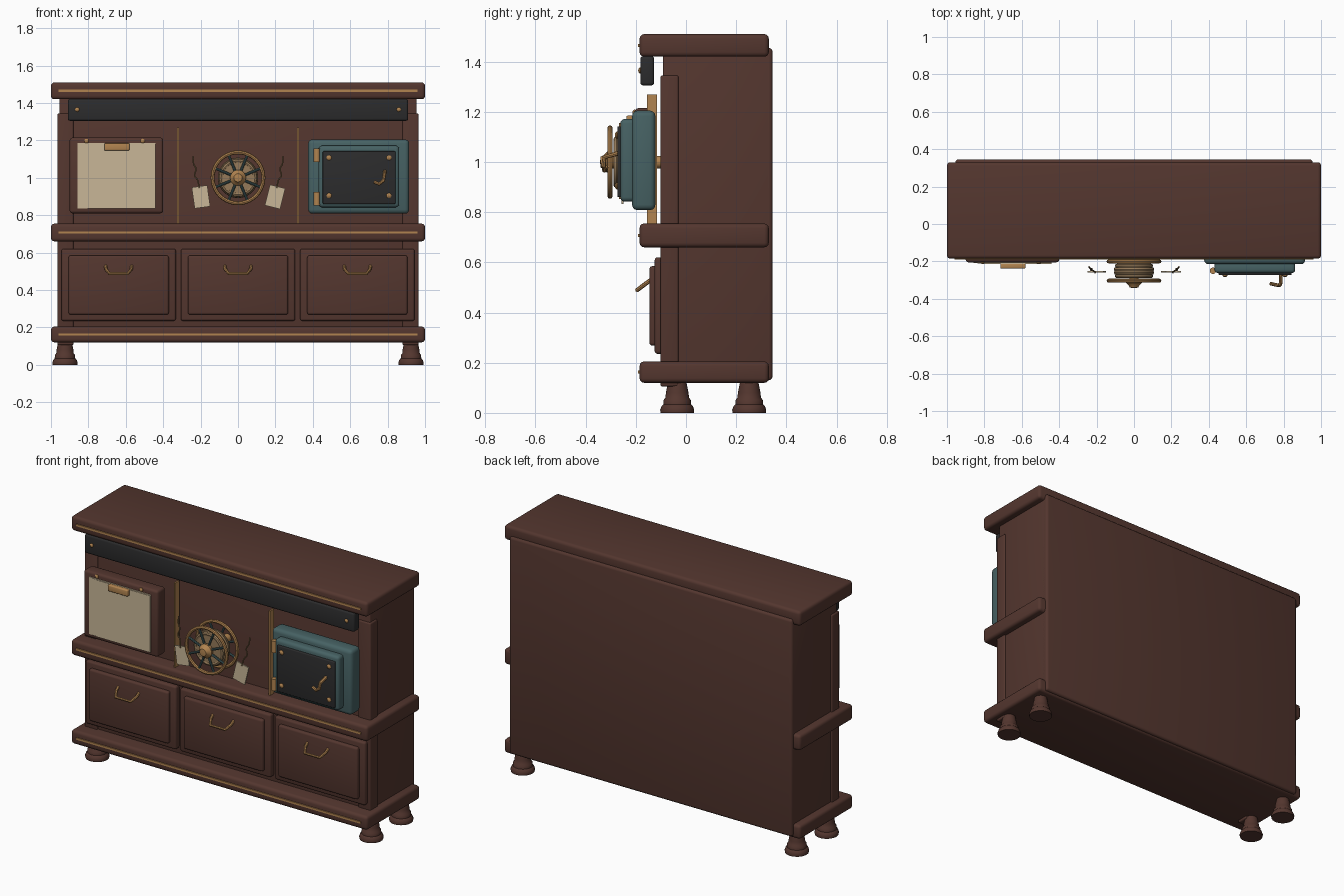
import bpy, bmesh, math
from mathutils import Vector, Matrix

old = bpy.data.objects.get("Cube")
if old:
    bpy.data.objects.remove(old, do_unlink=True)


def material(name, r, g, b):
    m = bpy.data.materials.new(name)
    m.use_nodes = True
    m.diffuse_color = (r, g, b, 1)
    bsdf = m.node_tree.nodes["Principled BSDF"]
    bsdf.inputs["Base Color"].default_value = (r, g, b, 1)
    bsdf.inputs["Roughness"].default_value = 0.6
    return m


WOOD = material("dark wood", 0.088, 0.037, 0.028)
BRASS = material("brass", 0.44, 0.23, 0.08)
TEAL = material("teal enamel", 0.062, 0.122, 0.127)
BLACK = material("black iron", 0.025, 0.025, 0.026)
PAPER = material("cream paper", 0.58, 0.47, 0.31)
ROPE = material("rope", 0.30, 0.195, 0.10)
CORD = material("cord", 0.19, 0.12, 0.055)


def finish(name, bm, mat, smooth=True):
    bmesh.ops.recalc_face_normals(bm, faces=bm.faces)
    mesh = bpy.data.meshes.new(name)
    bm.to_mesh(mesh)
    bm.free()
    mesh.materials.append(mat)
    ob = bpy.data.objects.new(name, mesh)
    bpy.context.collection.objects.link(ob)
    if smooth:
        bpy.ops.object.select_all(action='DESELECT')
        ob.select_set(True)
        bpy.context.view_layer.objects.active = ob
        bpy.ops.object.shade_smooth_by_angle(angle=math.radians(40))
    return ob


def box(name, x, y, z, mat, bevel=0.0):
    """Box from (min, max) ranges with rounded edges."""
    bm = bmesh.new()
    size = [r[1] - r[0] for r in (x, y, z)]
    mid = [(r[1] + r[0]) / 2 for r in (x, y, z)]
    bmesh.ops.create_cube(bm, size=1, matrix=Matrix.Translation(mid) @ Matrix.Diagonal((*size, 1)))
    if bevel:
        bmesh.ops.bevel(bm, geom=bm.edges[:], offset=bevel, segments=3, profile=0.5, affect='EDGES')
    return finish(name, bm, mat, bevel > 0)


def lathe(name, profile, mat, loc, axis='Z', steps=32):
    """Spin (radius, height) points; axis 'Y' points the height to the front."""
    bm = bmesh.new()
    vs = [bm.verts.new((r, 0, h)) for r, h in profile]
    es = [bm.edges.new(p) for p in zip(vs, vs[1:])]
    bmesh.ops.spin(bm, geom=vs + es, cent=(0, 0, 0), axis=(0, 0, 1), angle=math.tau, steps=steps)
    bmesh.ops.remove_doubles(bm, verts=bm.verts, dist=1e-5)
    turn = Matrix.Rotation(math.pi / 2, 4, 'X') if axis == 'Y' else Matrix()
    bm.transform(Matrix.Translation(loc) @ turn)
    return finish(name, bm, mat)


def tube(name, pts, radius, mat, closed=False, kind='POLY'):
    """Round bar along a path, turned into a mesh."""
    cu = bpy.data.curves.new(name, 'CURVE')
    cu.dimensions = '3D'
    cu.bevel_depth = radius
    cu.bevel_resolution = 2
    cu.use_fill_caps = True
    sp = cu.splines.new(kind)
    sp.points.add(len(pts) - 1)
    for p, co in zip(sp.points, pts):
        p.co = (*co, 1)
    sp.use_cyclic_u = closed
    if kind == 'NURBS':
        sp.use_endpoint_u = True
        sp.order_u = 3
        sp.resolution_u = 6
    ob = bpy.data.objects.new(name, cu)
    bpy.context.collection.objects.link(ob)
    mesh = bpy.data.meshes.new_from_object(ob.evaluated_get(bpy.context.evaluated_depsgraph_get()))
    bpy.data.objects.remove(ob)
    bm = bmesh.new()
    bm.from_mesh(mesh)
    return finish(name, bm, mat)


def bolt(name, x, y, z, r=0.012):
    lathe(name, [(0, 0), (r, 0), (r, 0.004), (r * 0.6, 0.009), (0, 0.011)], BRASS, (x, y, z), 'Y', 12)


# Cabinet body, back panel and corner stiles
box("cabinet_body", (-0.955, 0.955), (-0.092, 0.335), (0.13, 1.45), WOOD, 0.008)
box("back_panel", (-0.955, 0.955), (0.3, 0.345), (0.13, 1.455), WOOD, 0.015)
for side, s in (("left", 1), ("right", -1)):
    box(side + "_stile", sorted((s * 0.88, s * 0.965)), (-0.102, -0.03), (0.105, 1.345), WOOD, 0.008)

# Three slabs with brass inlay lines
for name, z0, z1 in (("base", 0.12, 0.205), ("counter", 0.66, 0.755), ("top", 1.42, 1.51)):
    box(name + "_slab", (-1, 1), (-0.185, 0.33), (z0, z1), WOOD, 0.018)
    mid = (z0 + z1) / 2
    box(name + "_inlay", (-0.96, 0.96), (-0.191, -0.182), (mid - 0.006, mid + 0.006), BRASS)

# Turned feet
foot = [(0, 0), (0.066, 0), (0.068, 0.012), (0.062, 0.028), (0.055, 0.034), (0.054, 0.052),
        (0.047, 0.06), (0.045, 0.08), (0.036, 0.125), (0, 0.125)]
for end, y in (("front", -0.035), ("rear", 0.252)):
    for side, s in (("left", 1), ("right", -1)):
        lathe(f"{end}_{side}_foot", foot, WOOD, (s * 0.925, y, 0))

# Drawers with bent brass pulls
for name, x in (("right", -0.638), ("middle", 0), ("left", 0.638)):
    box(name + "_drawer", (x - 0.306, x + 0.306), (-0.125, -0.08), (0.235, 0.62), WOOD, 0.012)
    box(name + "_drawer_panel", (x - 0.268, x + 0.268), (-0.146, -0.11), (0.268, 0.585), WOOD, 0.012)
    half = [(0.07, -0.14, 0.53), (0.068, -0.165, 0.512), (0.05, -0.195, 0.489)]
    path = [(x - a, y, z) for a, y, z in half] + [(x + a, y, z) for a, y, z in reversed(half)]
    tube(name + "_drawer_pull", path, 0.0085, BRASS)

# Dark valance under the top
box("valance", (-0.91, 0.91), (-0.182, -0.127), (1.305, 1.422), BLACK, 0.012)
for side, s in (("left", 1), ("right", -1)):
    bolt(side + "_valance_bolt", s * 0.86, -0.18, 1.365)
    box(side + "_divider_strip", (s * 0.32 - 0.005, s * 0.32 + 0.005), (-0.155, -0.115), (0.755, 1.27), BRASS)

# Notice board with stacked sheets and clip
box("notice_board", (-0.9, -0.4), (-0.205, -0.125), (0.81, 1.215), WOOD, 0.015)
for i, x in enumerate((-0.858, -0.838, -0.805)):
    box(f"paper_sheet_{i}", (x, -0.442), (-0.209 - i * 0.003, -0.2), (0.835, 1.185 - i * 0.002), PAPER)
box("paper_clip", (-0.715, -0.58), (-0.238, -0.212), (1.146, 1.185), BRASS, 0.006)
for x in (-0.81, -0.51):
    bolt("board_pin", x, -0.203, 1.197)

# Cable reel: two brass rims, teal spokes, rope winding and hub
C = Vector((0, 0, 1.0))


def ring(r, y, n=40):
    return [(r * math.cos(math.tau * i / n), y, C.z + r * math.sin(math.tau * i / n)) for i in range(n)]


for name, y in (("rear", -0.2), ("front", -0.303)):
    tube(name + "_rim", ring(0.136, y), 0.0105, BRASS, closed=True)
    for i in range(8):
        a = math.tau * (i + 0.5) / 8
        d = Vector((math.cos(a), 0, math.sin(a)))
        at = C + Vector((0, y, 0))
        tube(f"{name}_spoke_{i}", [at + d * 0.02, at + d * 0.135], 0.007, TEAL)
for i in range(4):
    tube(f"rope_turn_{i}", ring(0.09 if i in (0, 3) else 0.096, -0.224 - i * 0.018), 0.012, ROPE, closed=True)
lathe("reel_core", [(0, 0), (0.09, 0), (0.09, 0.066), (0, 0.066)], ROPE, (0, -0.22, C.z), 'Y')
lathe("reel_axle", [(0, 0), (0.025, 0), (0.025, 0.195), (0.042, 0.2), (0.042, 0.215), (0.028, 0.228),
                    (0.022, 0.24), (0, 0.243)], BRASS, (0, -0.1, C.z), 'Y')

# Paper tags hanging on cords
for side, s, tilt in (("left", 1, 14), ("right", -1, -8)):
    tag = box(side + "_tag", (-0.042, 0.042), (-0.004, 0.004), (-0.057, 0.057), PAPER)
    tag.location = (s * 0.198, -0.254, 0.898)
    tag.rotation_euler.y = math.radians(tilt)
    cord = [(0.208, -0.26, 0.945), (0.212, -0.25, 0.99), (0.238, -0.245, 1.01), (0.22, -0.24, 1.05),
            (0.242, -0.235, 1.075), (0.24, -0.228, 1.115)]
    tube(side + "_cord", [(s * x, y, z) for x, y, z in cord], 0.004, CORD, kind='NURBS')

# Wall safe: stepped teal case, black door, hinges, bolts and lever
box("safe_case", (0.375, 0.915), (-0.215, -0.122), (0.808, 1.205), TEAL, 0.022)
box("safe_frame", (0.43, 0.862), (-0.262, -0.2), (0.842, 1.172), TEAL, 0.018)
box("safe_door", (0.453, 0.842), (-0.274, -0.25), (0.86, 1.142), BLACK, 0.005)
for z in (0.888, 1.12):
    lathe("safe_hinge", [(0, -0.036), (0.017, -0.036), (0.017, 0.036), (0, 0.036)], BRASS, (0.422, -0.25, z), steps=16)
for x in (0.487, 0.807):
    for z in (0.905, 1.107):
        bolt("safe_bolt", x, -0.273, z, 0.014)
tube("safe_lever", [(0.785, -0.27, 1.035), (0.783, -0.325, 1.02), (0.778, -0.328, 0.985),
                    (0.755, -0.325, 0.967), (0.728, -0.318, 0.978)], 0.0095, BRASS)
